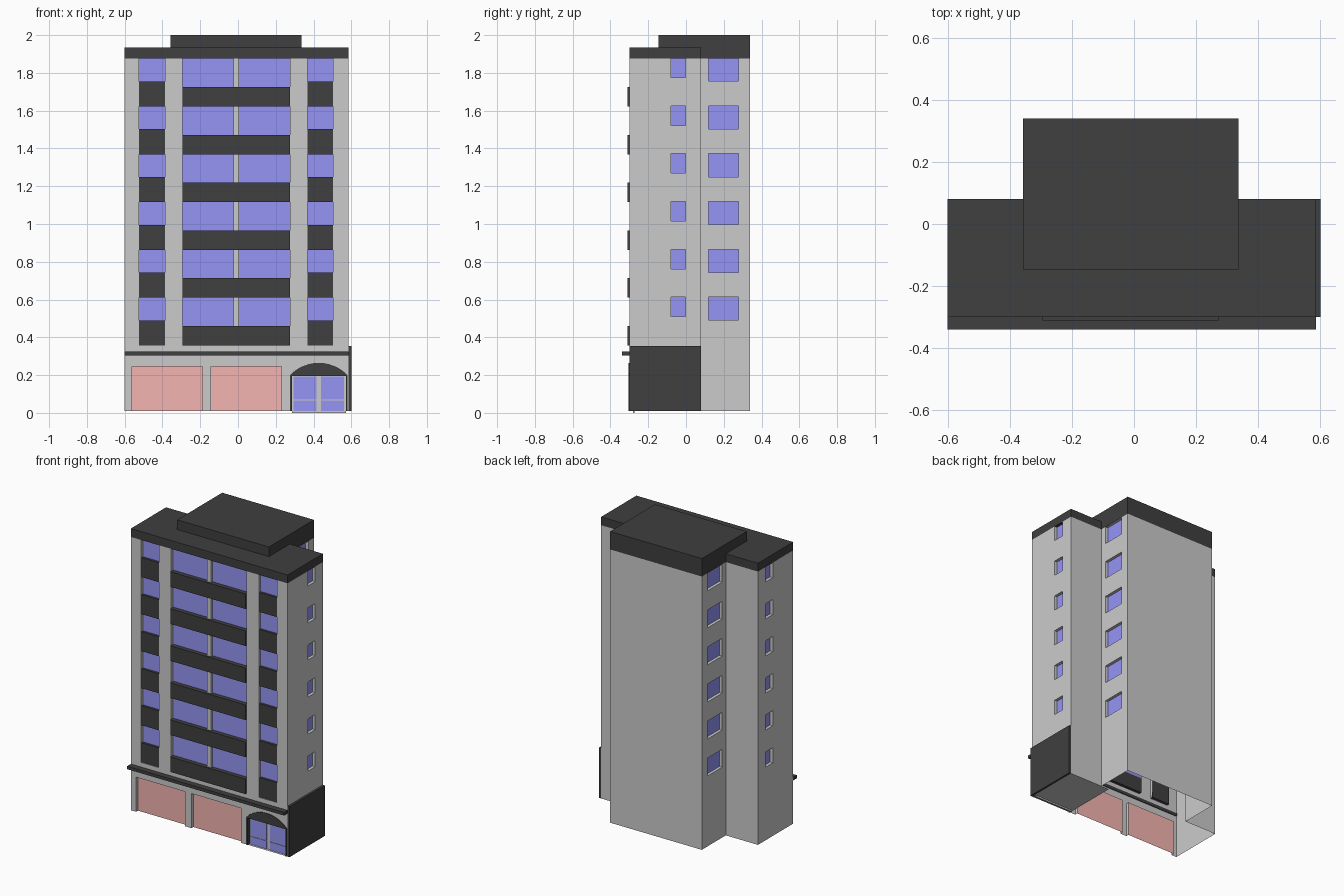
import bpy, bmesh, math
from mathutils import Vector

if "Cube" in bpy.data.objects:
    bpy.data.objects.remove(bpy.data.objects["Cube"])


def material(name, rgb):
    m = bpy.data.materials.new(name)
    m.diffuse_color = (*rgb, 1)
    m.use_nodes = True
    m.node_tree.nodes["Principled BSDF"].inputs["Base Color"].default_value = m.diffuse_color
    return m


BLACK = material("black", (0.05, 0.05, 0.05))
BLUE = material("blue_glass", (0.3, 0.3, 0.92))
RED = material("red_shutter", (0.9, 0.46, 0.44))


def finish(name, bm, mat=None):
    me = bpy.data.meshes.new(name)
    bm.to_mesh(me)
    bm.free()
    if mat:
        me.materials.append(mat)
    ob = bpy.data.objects.new(name, me)
    bpy.context.collection.objects.link(ob)
    return ob


def quad(bm, pts):
    bm.faces.new([bm.verts.new(p) for p in pts])


def prism(name, pts, direction, mat=None):
    """Closed solid: outline extruded along a direction."""
    bm = bmesh.new()
    face = bm.faces.new([bm.verts.new(p) for p in pts])
    new = bmesh.ops.extrude_face_region(bm, geom=[face], use_keep_orig=True)["geom"]
    bmesh.ops.translate(bm, vec=direction, verts=[v for v in new if isinstance(v, bmesh.types.BMVert)])
    bmesh.ops.recalc_face_normals(bm, faces=bm.faces)
    return finish(name, bm, mat)


def box(name, x, y, z, mat=None):
    pts = [(x[0], y[0], z[0]), (x[1], y[0], z[0]), (x[1], y[1], z[0]), (x[0], y[1], z[0])]
    return prism(name, pts, (0, 0, z[1] - z[0]), mat)


Z0, ZTOP, FLOORS, STEP = 0.01, 1.877, 6, 0.253
FRONT, DEPTH = -0.30, 0.02
glass = bmesh.new()
walls = bmesh.new()


def wall(a, b, holes=(), glazed=True):
    """Sheet wall from a to b with recessed openings (u0, u1, z0, z1)."""
    a, b = Vector((*a, 0)), Vector((*b, 0))
    length, d = (b - a).length, (b - a).normalized()
    inward = Vector((-d.y, d.x, 0)) * DEPTH
    P = lambda u, z: a + d * u + Vector((0, 0, z))
    us = sorted({0, length, *[h[0] for h in holes], *[h[1] for h in holes]})
    zs = sorted({Z0, ZTOP, *[h[2] for h in holes], *[h[3] for h in holes]})
    for u0, u1 in zip(us, us[1:]):
        for z0, z1 in zip(zs, zs[1:]):
            um, zm = (u0 + u1) / 2, (z0 + z1) / 2
            if not any(h[0] < um < h[1] and h[2] < zm < h[3] for h in holes):
                quad(walls, [P(u0, z0), P(u1, z0), P(u1, z1), P(u0, z1)])
    for u0, u1, z0, z1 in holes:
        c = [P(u0, z0), P(u1, z0), P(u1, z1), P(u0, z1)]
        for i in range(4):
            p, q = c[i], c[(i + 1) % 4]
            if i == 0 and z0 == Z0:
                continue
            quad(walls, [p, q, q + inward, p + inward])
        if glazed:
            quad(glass, [p + inward for p in c])


# Footprint: wide front block with a narrower rear wing
foot = [(-0.6, -0.3), (0.585, -0.3), (0.585, 0.08), (0.336, 0.08),
        (0.336, 0.339), (-0.357, 0.339), (-0.357, 0.08), (-0.6, 0.08)]
columns = [(-0.523, -0.386), (-0.295, 0.274), (0.368, 0.503)]
shops = [(-0.56, -0.189), (-0.142, 0.231)]
door = (0.285, 0.572)

front_holes = [(x0 + 0.6, x1 + 0.6, 0.357, ZTOP) for x0, x1 in columns]
front_holes += [(x0 + 0.6, x1 + 0.6, Z0, 0.246) for x0, x1 in shops]
front_holes += [(door[0] + 0.6, door[1] + 0.6, Z0, 0.195)]


def side_windows(start, y0, y1, height):
    u = sorted((abs(y0 - start), abs(y1 - start)))
    tops = [0.613 + STEP * i for i in range(FLOORS)]
    return [(u[0], u[1], t - height, min(t, ZTOP)) for t in tops]


holes = {0: front_holes,
         1: side_windows(-0.3, -0.08, -0.003, 0.103),
         3: side_windows(0.08, 0.12, 0.279, 0.122),
         5: side_windows(0.339, 0.12, 0.279, 0.122),
         7: side_windows(0.08, -0.08, -0.003, 0.103)}
for i in range(8):
    wall(foot[i], foot[(i + 1) % 8], holes.get(i, ()), glazed=i > 0)
finish("outer_walls", walls)

# Front window bands and black spandrel panels
back = FRONT + DEPTH
for k, (x0, x1) in enumerate(columns):
    centre = k == 1
    for i in range(FLOORS):
        z = 0.357 + STEP * i
        h = 0.103 if centre else 0.133
        y = -0.31 if centre else -0.296
        box("spandrel_panel", (x0, x1), (y, back), (z, z + h), BLACK)
        top = min(z + STEP, ZTOP)
        quad(glass, [(x0, back, z + h), (x1, back, z + h), (x1, back, top), (x0, back, top)])
finish("window_glass", glass, BLUE)
box("centre_mullion", (-0.025, 0.004), (-0.298, back), (0.357, ZTOP))

# Shop fronts
for x0, x1 in shops:
    bm = bmesh.new()
    quad(bm, [(x0, back, Z0), (x1, back, Z0), (x1, back, 0.246), (x0, back, 0.246)])
    finish("shop_front", bm, RED)

# Entrance: black arch surround, door frame and panes, lobby floor
cx, half, spring, rise = 0.4275, 0.1525, 0.2, 0.065
radius = (half ** 2 + rise ** 2) / (2 * rise)
sweep = math.asin(half / radius)
arc = [(cx + radius * math.sin(t), spring + rise - radius + radius * math.cos(t))
       for t in [sweep * (1 - i / 6) for i in range(13)]]
outline = [(door[0], Z0), (door[0], 0.195), (door[1], 0.195), (door[1], Z0), (cx + half, Z0)]
outline += arc + [(cx - half, Z0)]
prism("entrance_arch", [(x, -0.304, z) for x, z in outline], (0, 0.025, 0), BLACK)
box("door_frame", door, (-0.28, -0.272), (0, 0.195))
for x in ((0.293, 0.416), (0.44, 0.562)):
    for z in ((0.01, 0.065), (0.071, 0.193)):
        box("door_pane", x, (-0.284, -0.278), z, BLUE)
bm = bmesh.new()
quad(bm, [(0.275, -0.3, Z0), (0.275, 0.08, Z0), (0.585, 0.08, Z0), (0.585, -0.3, Z0)])
finish("lobby_floor", bm)

# Ledge and side cladding
box("front_ledge", (-0.6, 0.585), (-0.339, -0.295), (0.305, 0.326), BLACK)
box("side_cladding", (0.585, 0.6), (-0.3, 0.08), (Z0, 0.355), BLACK)

# Roof
prism("roof_slab", [(x, y, ZTOP) for x, y in foot], (0, 0, 0.057), BLACK)
box("roof_house", (-0.357, 0.336), (-0.146, 0.339), (1.934, 2.0), BLACK)
